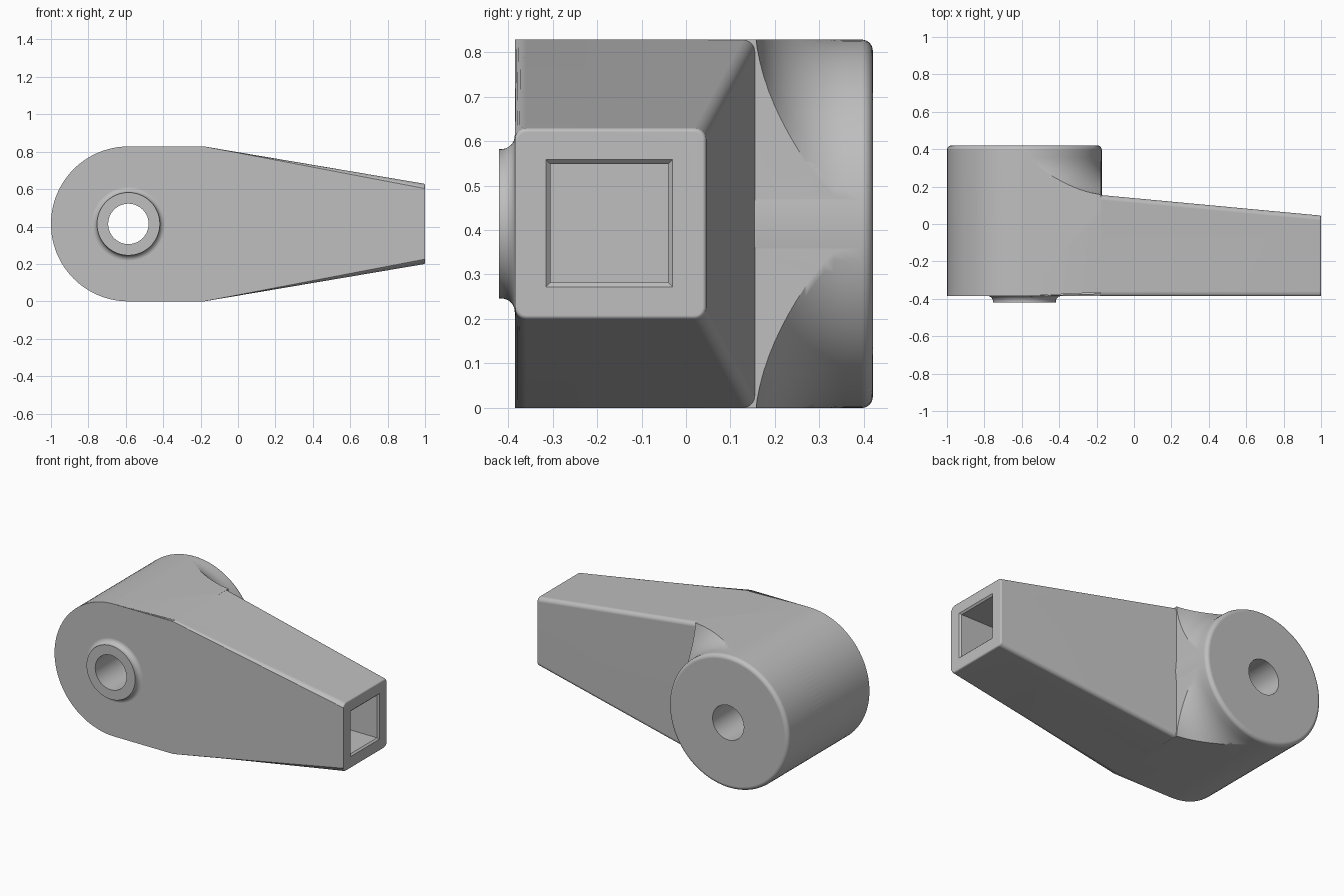
import bpy, bmesh
from math import sin, cos, pi, radians

if "Cube" in bpy.data.objects:
    bpy.data.objects.remove(bpy.data.objects["Cube"], do_unlink=True)

R, CX = 0.414, -0.586        # hub radius and axis
CZ = R
FRONT, BACK, STEP = -0.385, 0.42, 0.155
KINK, TIP = -0.18, 1.0
SEG = 96

grey = bpy.data.materials.new("light_grey")
grey.use_nodes = True
colour = (0.52, 0.52, 0.52, 1)
grey.diffuse_color = colour
grey.node_tree.nodes["Principled BSDF"].inputs["Base Color"].default_value = colour


def finish(bm, name):
    bmesh.ops.recalc_face_normals(bm, faces=bm.faces)
    mesh = bpy.data.meshes.new(name)
    bm.to_mesh(mesh)
    bm.free()
    mesh.materials.append(grey)
    ob = bpy.data.objects.new(name, mesh)
    bpy.context.collection.objects.link(ob)
    return ob


def around(r, i):
    a = 2 * pi * i / SEG
    return CX + r * cos(a), CZ + r * sin(a)


def arc(cr, cy, r, start, end, n=8):
    """Arc points as (radius, y) for a lathe profile."""
    angles = [radians(start + (end - start) * i / n) for i in range(n + 1)]
    return [(cr + r * cos(a), cy + r * sin(a)) for a in angles]


def skin(bm, rings, loop):
    """Join rings of vertices with quads; loop closes last to first."""
    pairs = list(zip(rings, rings[1:])) + ([(rings[-1], rings[0])] if loop else [])
    for a, b in pairs:
        for i in range(len(a)):
            j = (i + 1) % len(a)
            bm.faces.new((a[i], a[j], b[j], b[i]))
    if not loop:
        bm.faces.new(rings[0])
        bm.faces.new(rings[-1])


def lathe(name, profile, loop=False):
    bm = bmesh.new()
    rings = []
    for r, y in profile:
        pts = [around(r, i) for i in range(SEG)]
        rings.append([bm.verts.new((x, y, z)) for x, z in pts])
    skin(bm, rings, loop)
    return finish(bm, name)


def loft_box(name, sections):
    """Rectangular sections (x, y0, y1, z0, z1) joined along x."""
    bm = bmesh.new()
    rings = [[bm.verts.new((x, y, z)) for y, z in ((a, c), (b, c), (b, d), (a, d))]
             for x, a, b, c, d in sections]
    skin(bm, rings, False)
    return finish(bm, name)


def combine(target, tool, operation):
    mod = target.modifiers.new(operation.lower(), "BOOLEAN")
    mod.operation, mod.solver, mod.object = operation, "EXACT", tool
    bpy.context.view_layer.objects.active = target
    bpy.ops.object.modifier_apply(modifier=mod.name)
    bpy.data.objects.remove(tool, do_unlink=True)


# Tapered arm with a round left end
bm = bmesh.new()
outline = [around(R, i) for i in range(SEG // 4, 3 * SEG // 4 + 1)]
outline += [(KINK, 0), (TIP, 0.2), (TIP, 0.628), (KINK, 2 * R)]
back_y = lambda x: STEP if x <= KINK else 0.045
front = [bm.verts.new((x, FRONT, z)) for x, z in outline]
back = [bm.verts.new((x, back_y(x), z)) for x, z in outline]
skin(bm, [front, back], False)
bm.faces.ensure_lookup_table()
bmesh.utils.face_split(bm.faces[-1], back[-1], back[-4])
is_front = lambda v: v.co.y < FRONT + 0.001
is_tip = lambda v: v.co.x > TIP - 0.001
long_edges = []
for e in bm.edges:
    a, b = e.verts
    along_back = not is_front(a) and not is_front(b) and is_tip(a) != is_tip(b)
    if (is_front(a) and is_front(b) and not (is_tip(a) and is_tip(b))) or along_back:
        long_edges.append(e)
bmesh.ops.bevel(bm, geom=long_edges, offset=0.026, segments=5, profile=0.5,
                affect="EDGES", clamp_overlap=True)
tip_edges = [e for e in bm.edges if all(is_tip(v) for v in e.verts)]
bmesh.ops.bevel(bm, geom=tip_edges, offset=0.008, segments=3, profile=0.5,
                affect="EDGES", clamp_overlap=True)
body = finish(bm, "crank_arm")

# Round hub rising behind the arm
edge = 0.025
hub = lathe("hub", [(R, 0.05)] + arc(R - edge, BACK - edge, edge, 0, 90))
combine(body, hub, "UNION")

# Concave blend between hub and arm, trimmed to the arm's corners
r = 0.2
blend = lathe("hub_blend", [(0.3, 0.05), (0.3, STEP + r)]
              + arc(R + r, STEP + r, r, 180, 270, 14) + [(R + r, 0.05)], True)
trim = loft_box("blend_trim", [(x, -1, 1, 0, 2 * R) for x in (CX, KINK + 0.004)])
combine(blend, trim, "INTERSECT")
combine(body, blend, "UNION")

# Front boss with a flared foot
f = 0.03
boss = lathe("boss", [(0.168, -0.42)] + arc(0.168 + f, FRONT - f, f, 180, 90)
             + [(0.168 + f, -0.3)])
combine(body, boss, "UNION")

# Shaft hole right through
combine(body, lathe("shaft_hole", [(0.108, -1), (0.108, 1)]), "DIFFERENCE")

# Square socket in the tip with a chamfered mouth
def socket(x, g):
    return x, -0.305 - g, -0.04 + g, 0.282 - g, 0.548 + g

combine(body, loft_box("socket", [socket(0.4, 0), socket(0.99, 0),
                                  socket(1.01, 0.02)]), "DIFFERENCE")

# Smooth shading with crisp edges
bpy.ops.object.select_all(action="DESELECT")
body.select_set(True)
bpy.context.view_layer.objects.active = body
bpy.ops.object.shade_smooth_by_angle(angle=radians(30))
weighted = body.modifiers.new("even_shading", "WEIGHTED_NORMAL")
weighted.keep_sharp = True
